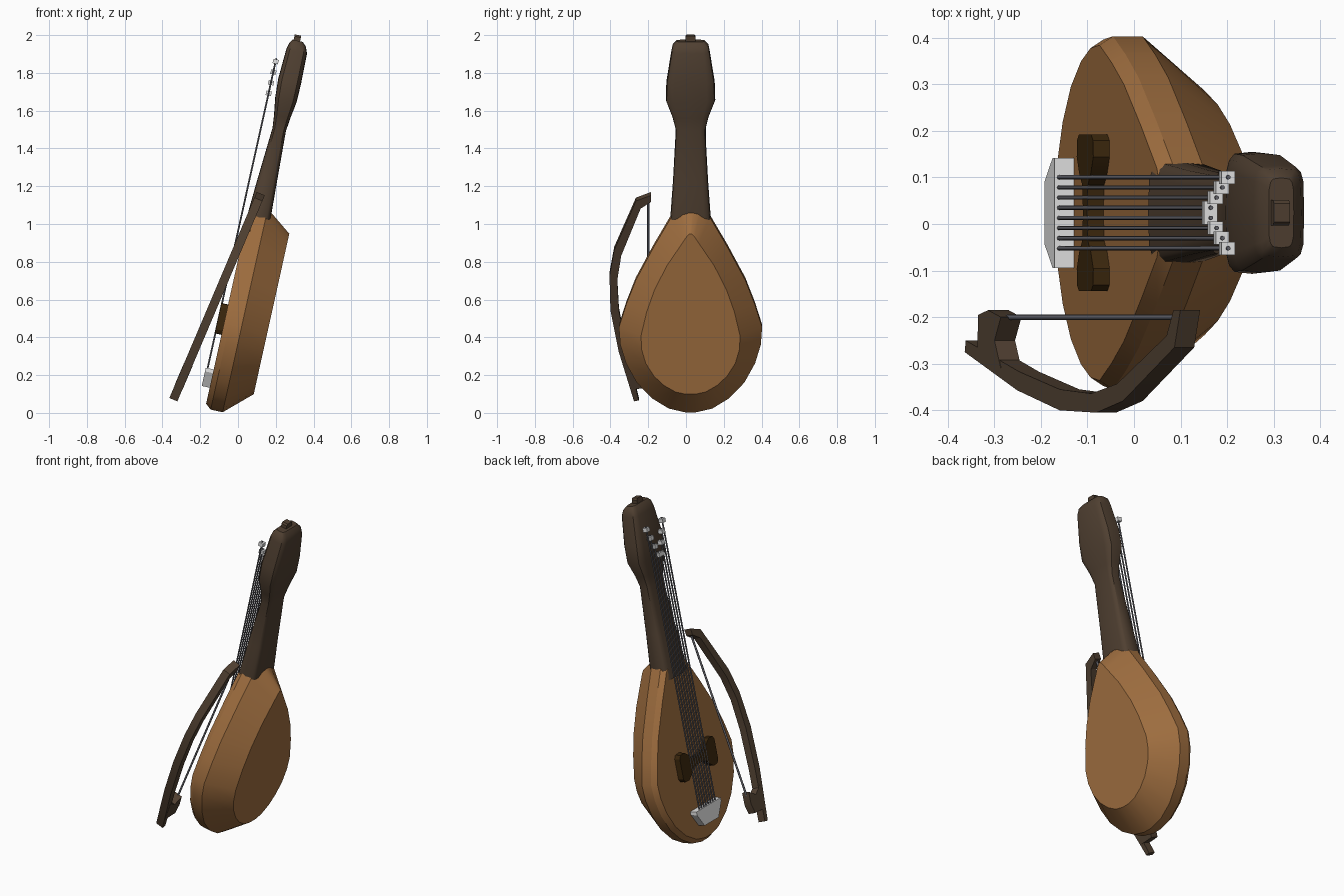
import bpy, bmesh, math
from mathutils import Vector

if "Cube" in bpy.data.objects:
    bpy.data.objects.remove(bpy.data.objects["Cube"])


def mat(name, rgb):
    m = bpy.data.materials.new(name)
    m.diffuse_color = (*rgb, 1)
    m.use_nodes = True
    m.node_tree.nodes["Principled BSDF"].inputs["Base Color"].default_value = m.diffuse_color
    return m


WOOD = mat("warm_wood", (0.345, 0.155, 0.050))
DARK = mat("dark_wood", (0.080, 0.051, 0.031))
BLACK = mat("bridge_wood", (0.044, 0.020, 0.004))
STEEL = mat("string_grey", (0.13, 0.13, 0.15))
SILVER = mat("pale_metal", (0.80, 0.80, 0.80))
YC = 0.024   # centre line of the instrument


def frame(origin, tilt):
    """Tilted frame: y across, u along the length, d depth away from the player side."""
    s, c = math.sin(tilt), math.cos(tilt)
    o = Vector(origin)
    return lambda y, u, d: o + Vector((s * u + c * d, y, c * u - s * d))


LUTE = frame((-0.175, YC, 0.02), math.radians(12.5))
BOW = frame((-0.338, 0, 0.08), math.radians(23))


def finish(name, bm, material, angle=30):
    bmesh.ops.recalc_face_normals(bm, faces=bm.faces)
    me = bpy.data.meshes.new(name)
    bm.to_mesh(me)
    bm.free()
    me.materials.append(material)
    ob = bpy.data.objects.new(name, me)
    bpy.context.collection.objects.link(ob)
    me.shade_smooth()
    me.set_sharp_from_angle(angle=math.radians(angle))
    return ob


def loft(name, rings, material, angle=30):
    bm = bmesh.new()
    vs = [[bm.verts.new(p) for p in r] for r in rings]
    n = len(vs[0])
    for a, b in zip(vs, vs[1:]):
        for i in range(n):
            j = (i + 1) % n
            bm.faces.new((a[i], a[j], b[j], b[i]))
    bm.faces.new(vs[0])
    bm.faces.new(vs[-1])
    return finish(name, bm, material, angle)


def prism(name, f, outline, d0, d1, material):
    return loft(name, [[f(y, u, d) for y, u in outline] for d in (d0, d1)], material)


def mirrored(half):
    """Half outline of (u, half width) turned into a closed (y, u) outline."""
    return [(w, u) for u, w in half] + [(-w, u) for u, w in reversed(half)]


def rod(name, p, q, r, material, n=8):
    axis = (q - p).normalized()
    e1 = Vector((0, 1, 0))
    e2 = axis.cross(e1).normalized()
    ring = [e1 * r * math.cos(2 * math.pi * i / n) + e2 * r * math.sin(2 * math.pi * i / n)
            for i in range(n)]
    return loft(name, [[p + v for v in ring], [q + v for v in ring]], material, 60)


# pear-shaped body: soundboard, bevel, side band, smaller flat back
outer = [(.004, .03), (.024, .115), (.08, .205), (.165, .285), (.27, .342), (.37, .372),
         (.465, .379), (.59, .34), (.72, .29), (.9, .195), (1.065, .10), (1.098, .05), (1.108, .015)]
back = [(.133, .025), (.145, .08), (.18, .14), (.23, .193), (.30, .237), (.375, .259),
        (.45, .262), (.58, .232), (.70, .19), (.83, .125), (.95, .045), (.985, .022), (1.003, .006)]
board = [(.5 + (u - .5) * .95, w * .95) for u, w in outer]
loft("body", [[LUTE(y, u, d) for y, u in mirrored(h)]
              for h, d in ((board, 0), (outer, .03), (outer, .095), (back, .235))], WOOD, 25)


# neck and head: boxy rounded sections given as (u, front depth, back depth, half width)
def section(u, d0, d1, w, n=16, k=.42):
    pts = []
    for i in range(n):
        t = 2 * math.pi * i / n
        c, s = math.cos(t), math.sin(t)
        pts.append(LUTE(w * math.copysign(abs(c) ** k, c), u,
                        (d0 + d1) / 2 + (d1 - d0) / 2 * math.copysign(abs(s) ** k, s)))
    return pts


loft("neck_and_head", [section(*r) for r in (
    (.985, -.008, .12, .106), (1.04, -.004, .122, .108), (1.25, .008, .112, .093),
    (1.53, .027, .10, .078), (1.60, .02, .108, .096), (1.69, .006, .122, .131),
    (1.79, 0, .124, .128), (1.955, .008, .12, .102), (1.99, .016, .106, .095),
    (2.01, .03, .085, .075))], DARK, 38)
prism("head_finial", LUTE, mirrored([(1.99, .027), (2.03, .027), (2.04, .02)]), .035, .07, DARK)

# bridge with two wide feet
dumbbell = [(-.168, .06), (-.155, .08), (-.12, .082), (-.085, .058), (-.06, .028), (0, .02),
            (.06, .028), (.085, .058), (.12, .082), (.155, .08), (.168, .06)]
prism("bridge", LUTE, [(y, .485 + h) for y, h in dumbbell]
      + [(y, .485 - h) for y, h in reversed(dumbbell)], -.036, .005, BLACK)

# tailpiece
prism("tailpiece", LUTE, mirrored([(.116, .068), (.195, .118), (.215, .118)]),
      -.043, .005, SILVER)

# eight strings, each ending in a small peg; the pegs form a V
for i in range(8):
    y = (i - 3.5) * .0218
    u = 1.705 + .0575 * (abs(i - 3.5) - .5)
    rod(f"string_{i + 1}", LUTE(y, .19, -.033), LUTE(y, u + .018, -.033), .0046, STEEL)
    prism(f"peg_{i + 1}", LUTE, [(y - .014, u - .012), (y + .014, u - .012),
                                 (y + .014, u + .012), (y - .014, u + .012)],
          -.047, -.018, SILVER)

# bow stick, as (y, outer z / inner z) points along the curve
stick_out = [(-.185, 1.16), (-.265, 1.13), (-.38, .87), (-.405, .735), (-.40, .55),
             (-.357, .335), (-.275, .07)]
stick_in = [(-.185, 1.125), (-.24, 1.09), (-.343, .84), (-.364, .71), (-.355, .55),
            (-.317, .345), (-.25, .075)]


def bow_pt(p, d):
    return BOW(p[0], (p[1] - .08) / .92, d)


loft("bow_stick", [[bow_pt(a, -.023), bow_pt(a, .023), bow_pt(b, .023), bow_pt(b, -.023)]
                   for a, b in zip(stick_out, stick_in)], DARK)

# bow frog and hair
prism("bow_frog", BOW, [(-.29, .06), (-.195, .065), (-.185, .12), (-.20, .19), (-.25, .155), (-.31, .19)],
      -.024, .024, DARK)
rod("bow_hair", bow_pt((-.2, .2), 0), bow_pt((-.2, 1.14), 0), .006, STEEL)
